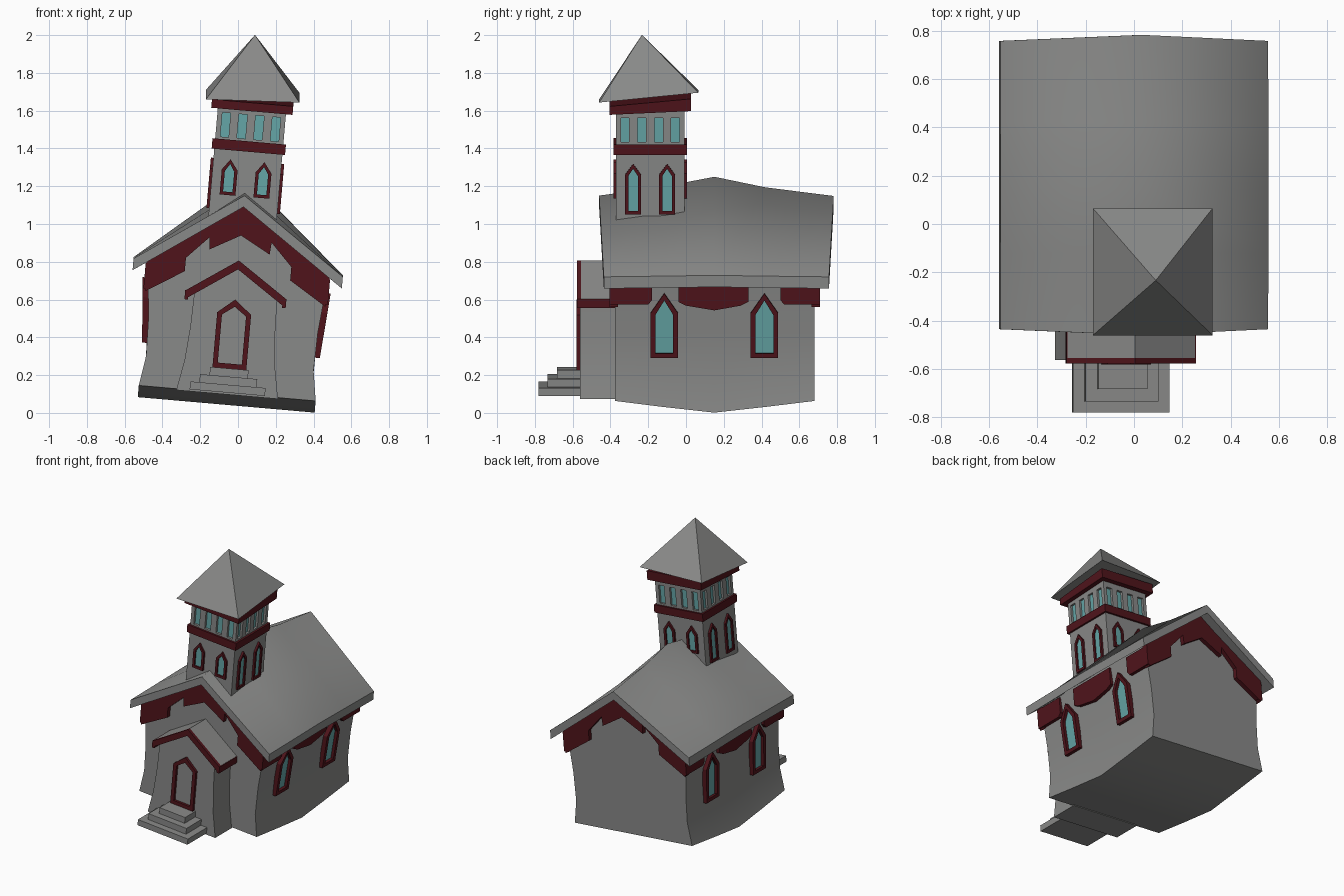
import bpy, bmesh, math
from mathutils import Matrix, Vector

if "Cube" in bpy.data.objects:
    bpy.data.objects.remove(bpy.data.objects["Cube"])

# The whole building leans a few degrees to the right
LEAN = Matrix.Translation((-0.0625, 0, 0.0425)) @ Matrix.Rotation(math.radians(5), 4, 'Y')


def material(name, color):
    m = bpy.data.materials.new(name)
    m.diffuse_color = (*color, 1)
    m.use_nodes = True
    m.node_tree.nodes["Principled BSDF"].inputs["Base Color"].default_value = m.diffuse_color
    return m


GREY = material("dark_grey", (0.25, 0.252, 0.247))
RED = material("dark_red_trim", (0.08, 0.007, 0.011))
GLASS = material("teal_glass", (0.13, 0.38, 0.385))


def loft(name, rings, mat=GREY, wrap=False, matrix=LEAN, smooth=False, soft=()):
    """Skin equal-length rings; cap the ends, or wrap round to the first ring.
    smooth: shade smooth with sharp edges over 30 degrees, except along the soft ring points."""
    bm = bmesh.new()
    rows = [[bm.verts.new(matrix @ Vector(p)) for p in r] for r in rings]
    pairs = list(zip(rows, rows[1:]))
    if wrap:
        pairs.append((rows[-1], rows[0]))
    else:
        bm.faces.new(rows[0])
        bm.faces.new(rows[-1])
    n = len(rows[0])
    for a, b in pairs:
        for i in range(n):
            j = (i + 1) % n
            bm.faces.new((a[i], a[j], b[j], b[i]))
    bmesh.ops.recalc_face_normals(bm, faces=bm.faces[:])
    if smooth:
        for f in bm.faces:
            f.smooth = True
        for e in bm.edges:
            e.smooth = e.calc_face_angle(0) < math.radians(30)
        for a, b in pairs:
            for i in soft:
                bm.edges.get((a[i], b[i])).smooth = True
    me = bpy.data.meshes.new(name)
    bm.to_mesh(me)
    bm.free()
    ob = bpy.data.objects.new(name, me)
    bpy.context.collection.objects.link(ob)
    me.materials.append(mat)
    return ob


def prism_y(name, pts, y0, y1, mat=GREY, smooth=False):
    return loft(name, [[(x, y, z) for x, z in pts] for y in (y0, y1)], mat, smooth=smooth)


def prism_x(name, pts, x0, x1, mat=GREY):
    return loft(name, [[(x, y, z) for y, z in pts] for x in (x0, x1)], mat)


def box(name, x0, x1, y0, y1, z0, z1, mat=GREY):
    return prism_y(name, [(x0, z0), (x1, z0), (x1, z1), (x0, z1)], y0, y1, mat)


def mirrored(half):
    """Half profile from the outside to the centre line, mirrored in x."""
    return half + [(-x, z) for x, z in reversed(half) if x > 0]


def arch(w, z0, shoulder, apex):
    return [(-w, z0), (w, z0), (w, shoulder), (0, apex), (-w, shoulder)]


def pointed_window(name, origin, normal, w, z0, shoulder, apex, border, depth, lean=0, glass=True):
    """Pointed-arch frame on a wall; origin is on the wall at height zero."""
    o, n = Vector(origin), Vector(normal)
    u = n.cross(Vector((0, 0, 1)))
    v = Vector((0, 0, 1)) + n * lean

    def ring(pts, d):
        return [o + u * a + v * b + n * d for a, b in pts]
    outer = arch(w, z0, shoulder, apex)
    inner = arch(w - border, z0 + border, shoulder - border * 0.4, apex - border * 1.5)
    loft(name + "_frame", [ring(outer, -0.03), ring(outer, depth),
                           ring(inner, depth), ring(inner, -0.03)], RED, wrap=True)
    if glass:
        loft(name + "_glass", [ring(inner, -0.02), ring(inner, 0.004)], GLASS)


# Nave walls with a sagging floor, and the roof with a humped ridge
# station: ridge y, eave y, wall y, ridge z, floor z, eave lift
STATIONS = [(-0.46, -0.435, -0.375, 1.112, 0.062, 0),
            (-0.12, -0.12, -0.12, 1.16, 0.03, 0.004),
            (0.15, 0.15, 0.15, 1.212, 0, 0.008),
            (0.42, 0.42, 0.42, 1.156, 0.03, 0.004),
            (0.782, 0.757, 0.68, 1.11, 0.062, 0)]
walls, roof = [], []
for ry, ey, wy, rz, fz, lift in STATIONS:
    prof = mirrored([(0.47, fz), (0.445, 0.16 + fz), (0.45, 0.42), (0.48, 0.73), (0, rz - 0.045)])
    walls.append([(x, wy, z) for x, z in prof])
    e = 0.729 + lift
    roof.append([(0.556, ey, e), (0, ry, rz), (-0.556, ey, e),
                 (-0.556, ey, e - 0.062), (0, ry, rz - 0.06), (0.556, ey, e - 0.062)])
loft("nave_walls", walls, smooth=True)
loft("nave_roof", roof, smooth=True, soft=(1,))

# Stepped gable boards, front and back
board = [(0.487, 0.73), (0.478, 0.563), (0.28, 0.686), (0.28, 0.757),
         (0.165, 0.876), (0.16, 0.812), (0, 0.9)]
gable = mirrored(board) + [(0, 1.07)]
prism_y("front_gable_trim", gable, -0.405, -0.36, RED)
prism_y("back_gable_trim", gable, 0.665, 0.71, RED)

# Side eave boards and side windows
for s, side in ((1, "right"), (-1, "left")):
    boards = [[(-0.405, 0.575), (-0.2, 0.575), (-0.18, 0.6), (-0.18, 0.71), (-0.405, 0.71)],
              [(-0.04, 0.59), (0.0, 0.57), (0.15, 0.545), (0.29, 0.57), (0.33, 0.59),
               (0.33, 0.71), (-0.04, 0.71)],
              [(0.5, 0.6), (0.52, 0.575), (0.71, 0.575), (0.71, 0.71), (0.5, 0.71)]]
    for i, pts in enumerate(boards):
        prism_x(f"{side}_eave_trim_{i}", pts, s * 0.455, s * 0.49, RED)
    for i, y in enumerate((-0.115, 0.415)):
        pointed_window(f"{side}_window_{i}", (s * 0.424, y, 0), (s, 0, 0),
                       0.0725, 0.29, 0.53, 0.635, 0.025, 0.025, lean=0.08)

# Porch
prism_y("porch_walls", mirrored([(0.27, 0.055), (0.24, 0.22), (0.225, 0.4), (0.22, 0.58), (0, 0.735)]),
        -0.562, -0.36, smooth=True)
chevron = [(0.265, 0.587), (0, 0.767), (-0.265, 0.587), (-0.265, 0.54), (0, 0.72), (0.265, 0.54)]
prism_y("porch_roof", chevron, -0.555, -0.36)
prism_y("porch_gable_trim", chevron, -0.577, -0.555, RED)
for s in (1, -1):
    box("porch_eave_trim", s * 0.25, s * 0.269, -0.577, -0.36, 0.538, 0.586, RED)
pointed_window("door", (0, -0.562, 0), (0, -1, 0), 0.09, 0.193, 0.485, 0.56, 0.026, 0.018, glass=False)

# Front steps
for i, (w, y, z0, z1) in enumerate([(0.2, -0.78, 0.065, 0.107), (0.152, -0.733, 0.067, 0.15),
                                    (0.102, -0.683, 0.069, 0.193)]):
    box(f"step_{i}", -w, w, y, -0.55, z0, z1)

# Tower: lower walls, bands and belfry
TY, TW = -0.19, 0.181


def tower_box(name, w, z0, z1, mat=GREY):
    return box(name, -w, w, TY - w, TY + w, z0, z1, mat)


tower_box("tower_walls", TW, 0.99, 1.36)
tower_box("tower_band", 0.195, 1.345, 1.4, RED)
tower_box("belfry_sill", TW, 1.4, 1.412)
tower_box("belfry_glass", 0.165, 1.41, 1.545, GLASS)
tower_box("belfry_head", TW, 1.54, 1.585)
for c in (-0.089, 0, 0.089):
    box("belfry_post", c - 0.022, c + 0.022, TY - TW, TY + TW, 1.41, 1.542)
    box("belfry_post", -TW, TW, TY + c - 0.022, TY + c + 0.022, 1.41, 1.542)
for sx in (-1, 1):
    for sy in (-1, 1):
        box("belfry_corner", sx * 0.155, sx * TW, TY + sy * 0.155, TY + sy * TW, 1.41, 1.542)

# Tower windows, two on each side
for name, n, z0 in (("front", (0, -1, 0), 1.107), ("back", (0, 1, 0), 1.107),
                    ("right", (1, 0, 0), 1.03), ("left", (-1, 0, 0), 1.03)):
    nv = Vector(n)
    u = nv.cross(Vector((0, 0, 1)))
    for i, k in enumerate((-0.09, 0.09)):
        pointed_window(f"tower_{name}_window_{i}", Vector((0, TY, 0)) + nv * TW + u * k, n,
                       0.042, z0, 1.24, 1.297, 0.017, 0.014)

# Cornice and spire tip slightly forward
w = 0.216
loft("tower_cornice", [[(-w, TY - w, a), (w, TY - w, a), (w, TY + w, b), (-w, TY + w, b)]
                       for a, b in ((1.56, 1.58), (1.605, 1.645))], RED)
base = [(-0.17, -0.46, 1.66), (0.325, -0.46, 1.643), (0.325, 0.065, 1.695), (-0.17, 0.065, 1.71)]
tip = [(0.09 + 0.001 * a, -0.233 + 0.001 * b, 2.0) for a, b in ((-1, -1), (1, -1), (1, 1), (-1, 1))]
loft("spire", [base, tip], matrix=Matrix.Identity(4))
